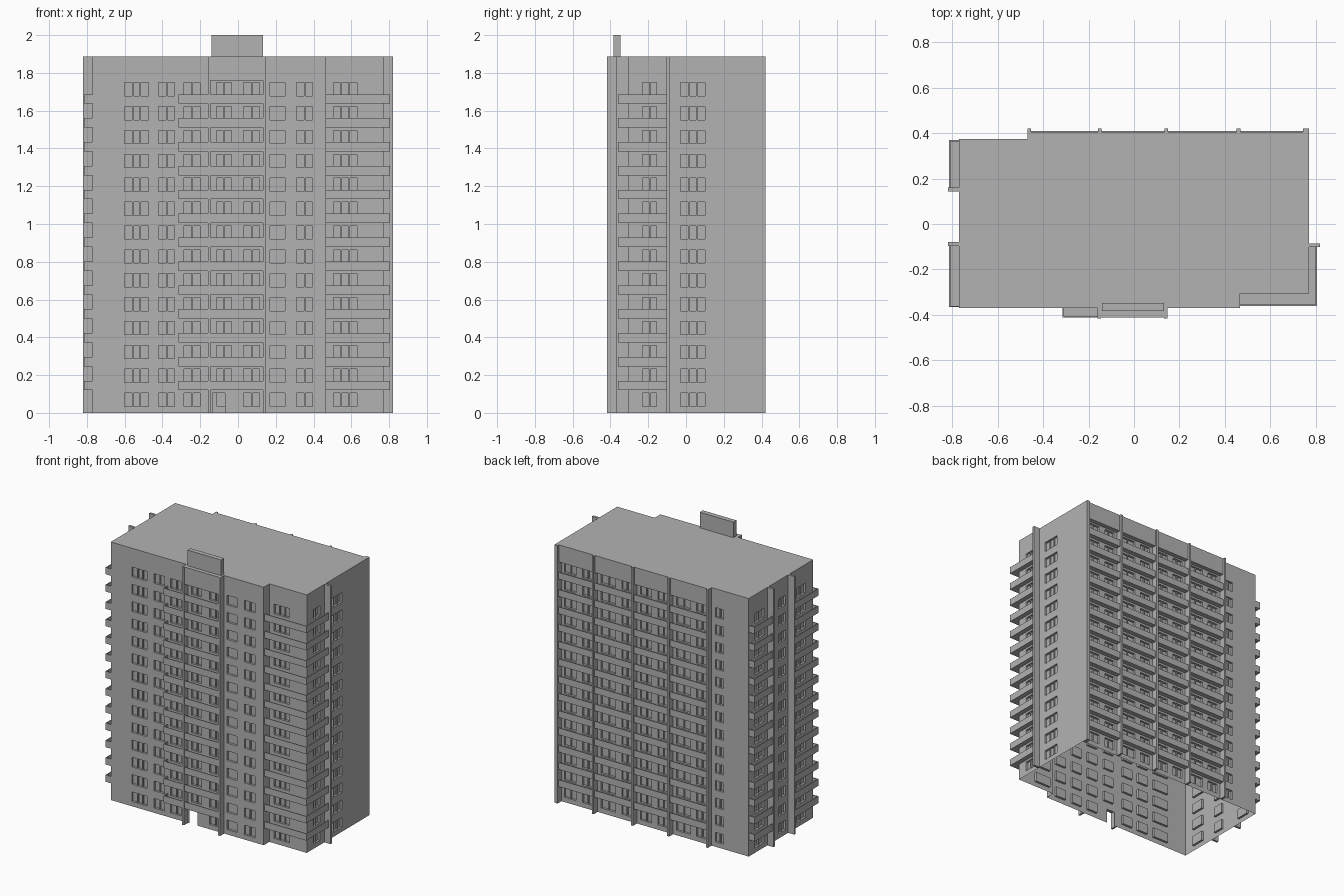
import bpy
import bmesh
from mathutils import Vector

old = bpy.data.objects.get("Cube")
if old:
    bpy.data.objects.remove(old, do_unlink=True)

concrete = bpy.data.materials.new("grey concrete")
concrete.use_nodes = True
GREY = (0.45, 0.45, 0.45, 1)
concrete.diffuse_color = GREY
concrete.node_tree.nodes["Principled BSDF"].inputs["Base Color"].default_value = GREY

FLOORS, PITCH, TOP = 14, 0.1264, 1.886
SILL, HEAD, REVEAL = 0.035, 0.105, 0.016
BAND = 1.76


def finish(bm, name):
    mesh = bpy.data.meshes.new(name)
    bm.to_mesh(mesh)
    bm.free()
    mesh.materials.append(concrete)
    obj = bpy.data.objects.new(name, mesh)
    bpy.context.scene.collection.objects.link(obj)
    return obj


def box(bm, x0, x1, y0, y1, z0, z1):
    geom = bmesh.ops.create_cube(bm, size=1)["verts"]
    bmesh.ops.scale(bm, vec=(x1 - x0, y1 - y0, z1 - z0), verts=geom)
    bmesh.ops.translate(bm, vec=((x0 + x1) / 2, (y0 + y1) / 2, (z0 + z1) / 2), verts=geom)


def quad(bm, pts):
    bm.faces.new([bm.verts.new(p) for p in pts])


def wall(name, start, end, columns, door=None):
    """Flat wall with recessed windows; columns hold (from, to, mullions, first floor)."""
    a, b = Vector((*start, 0)), Vector((*end, 0))
    along = (b - a).normalized()
    inward = Vector((-along.y, along.x, 0))
    axis = 0 if abs(along.x) > 0.5 else 1
    length = (b - a).length
    bm = bmesh.new()

    def at(u, z, d=0.0):
        return a + along * u + inward * d + Vector((0, 0, z))

    def span(p, q):
        return sorted((abs(p - a[axis]), abs(q - a[axis])))

    windows = []
    for p, q, mullions, first in columns:
        u0, u1 = span(p, q)
        for i in range(first, FLOORS):
            windows.append((u0, u1, SILL + i * PITCH, HEAD + i * PITCH, mullions))
    holes = [w[:4] for w in windows]
    if door:
        holes.append((*span(*door), 0, HEAD))

    # Wall surface around the openings
    us = sorted({0, length} | {h[k] for h in holes for k in (0, 1)})
    zs = sorted({0, TOP} | {h[k] for h in holes for k in (2, 3)})
    for u0, u1 in zip(us, us[1:]):
        for z0, z1 in zip(zs, zs[1:]):
            u, z = (u0 + u1) / 2, (z0 + z1) / 2
            if not any(h[0] < u < h[1] and h[2] < z < h[3] for h in holes):
                quad(bm, [at(u0, z0), at(u1, z0), at(u1, z1), at(u0, z1)])

    # Reveals, panes and mullions
    for u0, u1, z0, z1, mullions in windows:
        rim = [(u0, z0), (u1, z0), (u1, z1), (u0, z1)]
        quad(bm, [at(u, z, REVEAL) for u, z in rim])
        for p, q in zip(rim, rim[1:] + rim[:1]):
            quad(bm, [at(*p), at(*q), at(*q, REVEAL), at(*p, REVEAL)])
        for m in range(mullions):
            c = u0 + (u1 - u0) * (m + 1) / (mullions + 1)
            p, q = at(c - 0.004, z0, 0.006), at(c + 0.004, z1, REVEAL)
            lo, hi = [min(s) for s in zip(p, q)], [max(s) for s in zip(p, q)]
            box(bm, lo[0], hi[0], lo[1], hi[1], lo[2], hi[2])
    bmesh.ops.remove_doubles(bm, verts=bm.verts, dist=0.0001)
    finish(bm, name)


# Footprint corners, running anticlockwise
W, F, B = 0.77, -0.37, 0.375
NX, NY = 0.467, -0.305
corners = [(-W, F), (NX, F), (NX, NY), (W, NY), (W, B), (-W, B)]
fins_x = [-0.462, -0.15, 0.142, 0.46, 0.757]

back_windows = [(-0.565, -0.5, 1, 0)]
for l, r in zip(fins_x, fins_x[1:]):
    back_windows += [(l + 0.035, l + 0.115, 1, 0), (l + 0.165, r - 0.035, 1, 0)]

columns = {
    "front_wall": [(-0.6, -0.475, 2, 0), (-0.42, -0.335, 1, 0), (-0.285, -0.2, 1, 0),
                   (-0.115, -0.035, 1, 1), (0.03, 0.115, 1, 0),
                   (0.17, 0.25, 0, 0), (0.31, 0.395, 1, 0)],
    "notch_wall": [],
    "corner_wall": [(0.505, 0.63, 2, 0)],
    "left_side_wall": [(-0.23, -0.155, 1, 0), (-0.03, 0.1, 2, 0)],
    "back_wall": back_windows,
    "right_side_wall": [(0.2, 0.3, 1, 0), (-0.05, 0.03, 1, 0), (-0.28, -0.18, 1, 0)],
}
for i, (name, cols) in enumerate(columns.items()):
    wall(name, corners[i], corners[(i + 1) % len(corners)], cols,
         (-0.135, -0.07) if name == "front_wall" else None)

# Flat roof
bm = bmesh.new()
quad(bm, [(x, y, TOP) for x, y in corners])
finish(bm, "roof")

# Upper band over the back bays
bm = bmesh.new()
box(bm, fins_x[0], W, B, 0.406, BAND, TOP)
finish(bm, "back_upper_band")

# Full-height fins at the back
bm = bmesh.new()
for x in fins_x:
    half = 0.013 if x > 0.7 else 0.008
    box(bm, x - half, x + half, B, 0.42, 0, TOP)
finish(bm, "back_fins")

# Full-height fins on both sides
bm = bmesh.new()
box(bm, W, 0.82, -0.102, -0.085, 0, TOP)
for y in (-0.088, 0.152):
    box(bm, -0.82, -W, y - 0.008, y + 0.008, 0, TOP)
finish(bm, "side_fins")

# Entrance frame: two pilasters and a header
bm = bmesh.new()
box(bm, -0.16, -0.145, -0.417, F, 0, TOP)
box(bm, 0.132, 0.147, -0.417, F, 0, TOP)
box(bm, -0.145, 0.132, -0.412, F, BAND, TOP)
finish(bm, "entrance_frame")

# Upright slab on the roof
bm = bmesh.new()
box(bm, -0.14, 0.132, -0.383, -0.348, TOP - 0.005, 2.0)
finish(bm, "roof_panel")


def balconies(name, x0, x1, y0, y1, sides):
    """A stack of slabs with thin parapets on the named sides."""
    t = 0.006
    bm = bmesh.new()
    for k in range(FLOORS - 1):
        z = 0.12 + k * PITCH
        box(bm, x0, x1, y0, y1, z, z + 0.01)
        lo, hi = z + 0.01, z + 0.05
        if "front" in sides:
            box(bm, x0, x1, y0, y0 + t, lo, hi)
        if "back" in sides:
            box(bm, x0, x1, y1 - t, y1, lo, hi)
        if "right" in sides:
            box(bm, x0, x0 + t, y0, y1, lo, hi)
        if "left" in sides:
            box(bm, x1 - t, x1, y0, y1, lo, hi)
    finish(bm, name)


balconies("corner_balconies_front", NX, 0.805, -0.36, NY, ["front", "left"])
balconies("corner_balconies_side", W, 0.805, NY, -0.102, ["left"])
balconies("front_balconies", -0.315, -0.16, -0.412, F, ["front", "right"])
balconies("entrance_balconies", -0.145, 0.132, -0.412, F, ["front"])
balconies("right_front_balconies", -0.815, -W, -0.366, -0.096, ["right", "front"])
balconies("right_back_balconies", -0.815, -W, 0.16, 0.37, ["right", "back"])
for i, (l, r) in enumerate(zip(fins_x, fins_x[1:])):
    balconies(f"back_balconies_{i + 1}", l + 0.008, r - 0.008, B, 0.41, ["back"])
